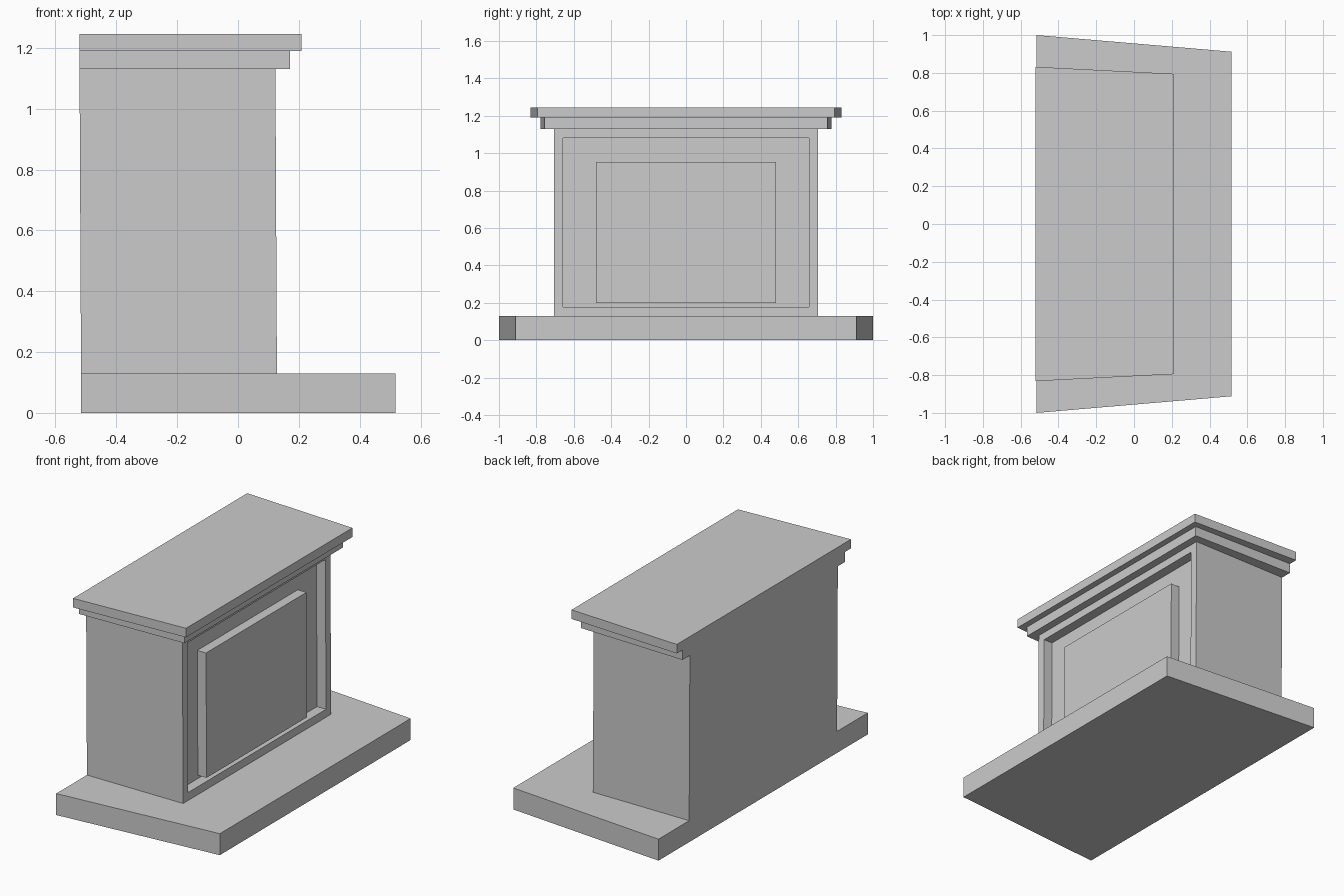
import bpy, bmesh

if "Cube" in bpy.data.objects:
    bpy.data.objects.remove(bpy.data.objects["Cube"])


def slab(name, x0, x1, back, front, z0, z1, lean=0.0, recess=None):
    """Block whose half width goes from back (x0) to front (x1); lean shifts its top in x.
    recess = (border, depth) sinks a framed field into the +x face."""
    bm = bmesh.new()
    outline = [(x0, -back), (x1, -front), (x1, front), (x0, back)]
    base = bm.faces.new([bm.verts.new((x, y, z0)) for x, y in outline])
    ext = bmesh.ops.extrude_face_region(bm, geom=[base], use_keep_orig=True)
    for v in ext["geom"]:
        if isinstance(v, bmesh.types.BMVert):
            v.co.z = z1
            v.co.x += lean
    bmesh.ops.recalc_face_normals(bm, faces=bm.faces)
    if recess:
        border, depth = recess
        face = max(bm.faces, key=lambda f: f.normal.x)
        # Two insets: the frame border, then the walls of the recess
        bmesh.ops.inset_region(bm, faces=[face], thickness=border)
        bmesh.ops.inset_region(bm, faces=[face], thickness=0.0001)
        for v in face.verts:
            v.co.x -= depth
        bmesh.ops.recalc_face_normals(bm, faces=bm.faces)
    mesh = bpy.data.meshes.new(name)
    bm.to_mesh(mesh)
    bm.free()
    obj = bpy.data.objects.new(name, mesh)
    bpy.context.collection.objects.link(obj)
    return obj


# Hearth base
slab("hearth_base", -0.516, 0.517, 1.0, 0.912, 0.0, 0.13)

# Main body with recessed front
slab("body", -0.516, 0.128, 0.707, 0.707, 0.13, 1.13, lean=-0.005, recess=(0.068, 0.06))

# Raised panel standing in the recess
slab("front_panel", 0.06, 0.126, 0.48, 0.48, 0.198, 0.952, lean=-0.004)

# Stepped mantel
slab("mantel_moulding", -0.521, 0.171, 0.777, 0.757, 1.13, 1.19)
slab("mantel_shelf", -0.521, 0.209, 0.832, 0.795, 1.19, 1.245)
